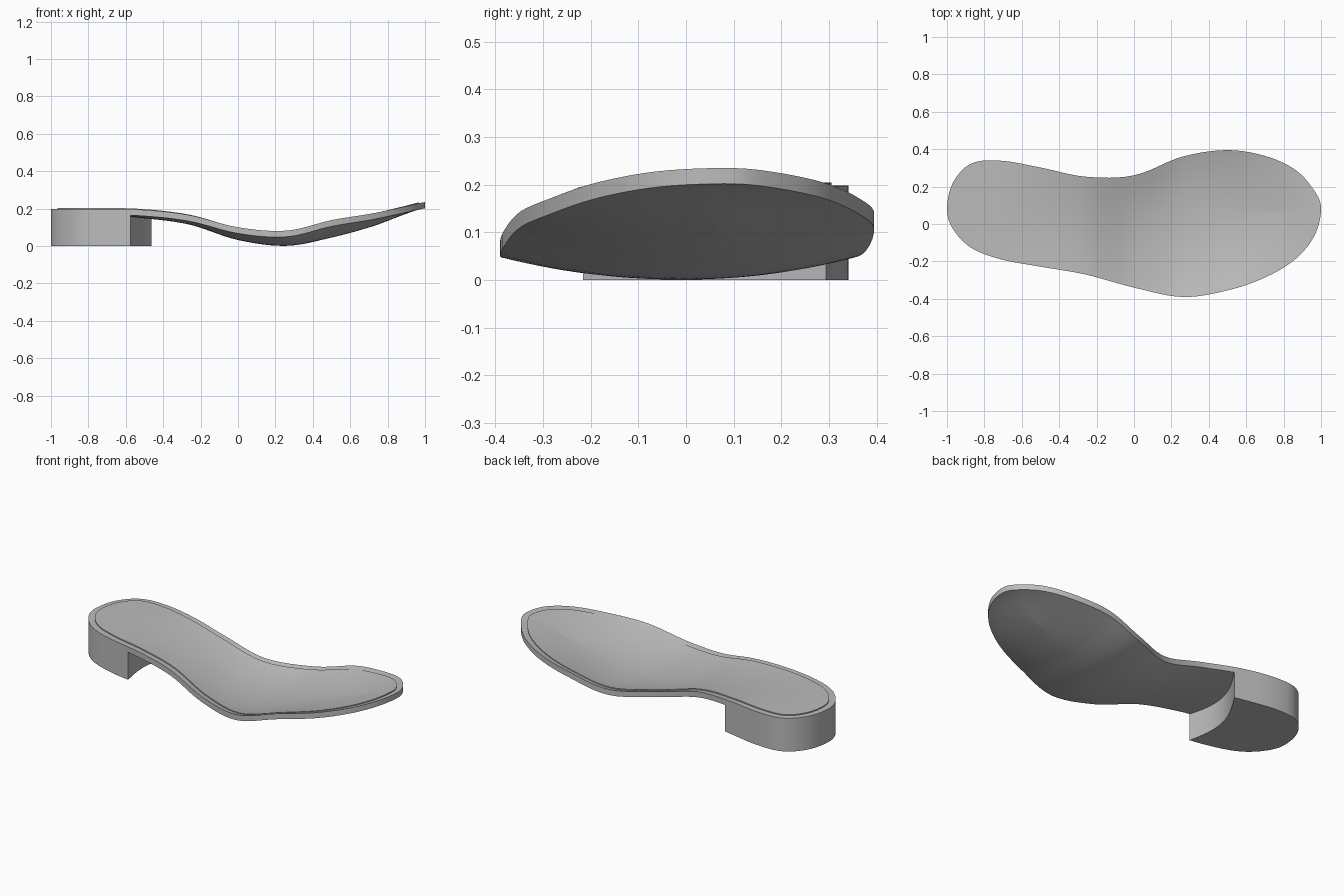
import bpy
import bmesh
import math
from mathutils import Vector

old = bpy.data.objects.get("Cube")
if old:
    bpy.data.objects.remove(old, do_unlink=True)

SAMPLES = 144          # points round the outline
RIM_WIDTH = 0.035
THICKNESS = 0.033

# Stations run from heel to toe, evenly spaced in angle (x = -cos)
inner_side = [.08, .225, .325, .338, .302, .253, .26, .36, .395, .362, .287, .175, .08]
outer_side = [.08, -.03, -.13, -.19, -.228, -.27, -.34, -.39, -.355, -.283, -.185, -.06, .08]
rim_height = [.198, .198, .198, .198, .193, .165, .1, .082, .138, .172, .205, .228, .235]
dish_depth = [0, 0, 0, .002, .012, .018, .035, .048, .06, .038, .018, .004, 0]


def loop_of(first, second):
    """Join two heel-to-toe lists into one closed loop of values."""
    return first + second[-2:0:-1]


def spline(values, angle):
    """Smooth closed interpolation at an angle round the loop."""
    n = len(values)
    pos = (angle / math.tau * n) % n
    i = int(pos)
    t = pos - i
    a, b, c, d = (values[(i + k) % n] for k in (-1, 0, 1, 2))
    return b + t * ((c - a) + t * ((2*a - 5*b + 4*c - d) + t * (3*(b - c) + d - a))) / 2


sides = loop_of(inner_side, outer_side)
heights = loop_of(rim_height, rim_height)
dishes = loop_of(dish_depth, dish_depth)


def along(values, x):
    """Value of a lengthwise profile at x."""
    return spline(values, math.acos(max(-1, min(1, -x))))


def outline(i, inset=0.0):
    def raw(k):
        angle = math.tau * k / SAMPLES
        return Vector((-math.cos(angle), spline(sides, angle)))
    tangent = (raw(i + 1) - raw(i - 1)).normalized()
    return raw(i) + Vector((tangent.y, -tangent.x)) * inset


def spine(i):
    x = -0.7 * math.cos(math.tau * i / SAMPLES)
    return Vector((x, 0.17 * x * x - 0.02))


def finish(name, bm, material):
    bmesh.ops.remove_doubles(bm, verts=bm.verts, dist=0.00005)
    bmesh.ops.recalc_face_normals(bm, faces=bm.faces)
    mesh = bpy.data.meshes.new(name)
    bm.to_mesh(mesh)
    bm.free()
    mesh.materials.append(material)
    obj = bpy.data.objects.new(name, mesh)
    bpy.context.collection.objects.link(obj)
    bpy.ops.object.select_all(action='DESELECT')
    obj.select_set(True)
    bpy.context.view_layer.objects.active = obj
    bpy.ops.object.shade_smooth_by_angle(angle=math.radians(35))
    return obj


def dished_sheet(name, inset, lift, thickness, material, rows=14):
    """Foot-shaped sheet: flat across at the rim, sunk along the middle."""
    bm = bmesh.new()
    rings = []
    for side, shift in ((1, lift), (-1, lift - thickness)):
        for r in range(rows + 1):
            t = r / rows if side > 0 else 1 - r / rows
            ring = []
            for i in range(SAMPLES):
                p = spine(i).lerp(outline(i, inset), t)
                edge = 1 - inset / 0.33
                z = along(heights, p.x) - along(dishes, p.x) * (1 - (t * edge) ** 2)
                ring.append(bm.verts.new((p.x, p.y, z + shift)))
            rings.append(ring)
    for low, high in zip(rings, rings[1:]):
        for i in range(SAMPLES):
            j = (i + 1) % SAMPLES
            bm.faces.new((low[i], low[j], high[j], high[i]))
    return finish(name, bm, material)


def heel_block(name, material):
    """Upright block under the heel with a hollowed front face."""
    points = [outline(i) for i in range(-22, 26)]
    start, end = points[-1], points[0]
    steps = 20
    for k in range(1, steps):
        t = k / steps
        p = start.lerp(end, t)
        p.x -= 0.07 * math.sin(math.pi * t)
        points.append(p)
    bm = bmesh.new()
    base = [bm.verts.new((p.x, p.y, 0)) for p in points]
    top = [bm.verts.new((p.x, p.y, along(heights, p.x) - 0.02)) for p in points]
    for i in range(len(points)):
        j = (i + 1) % len(points)
        bm.faces.new((base[i], base[j], top[j], top[i]))
    bm.faces.new(base)
    bm.faces.new(top)
    return finish(name, bm, material)


grey = bpy.data.materials.new("plain grey")
grey.use_nodes = True
colour = (0.5, 0.5, 0.5, 1)
grey.diffuse_color = colour
grey.node_tree.nodes["Principled BSDF"].inputs["Base Color"].default_value = colour

# Outer sole, raised foot bed and heel
dished_sheet("sole", 0, 0, THICKNESS, grey)
dished_sheet("foot_bed", RIM_WIDTH, 0.006, 0.012, grey)
heel_block("heel", grey)
